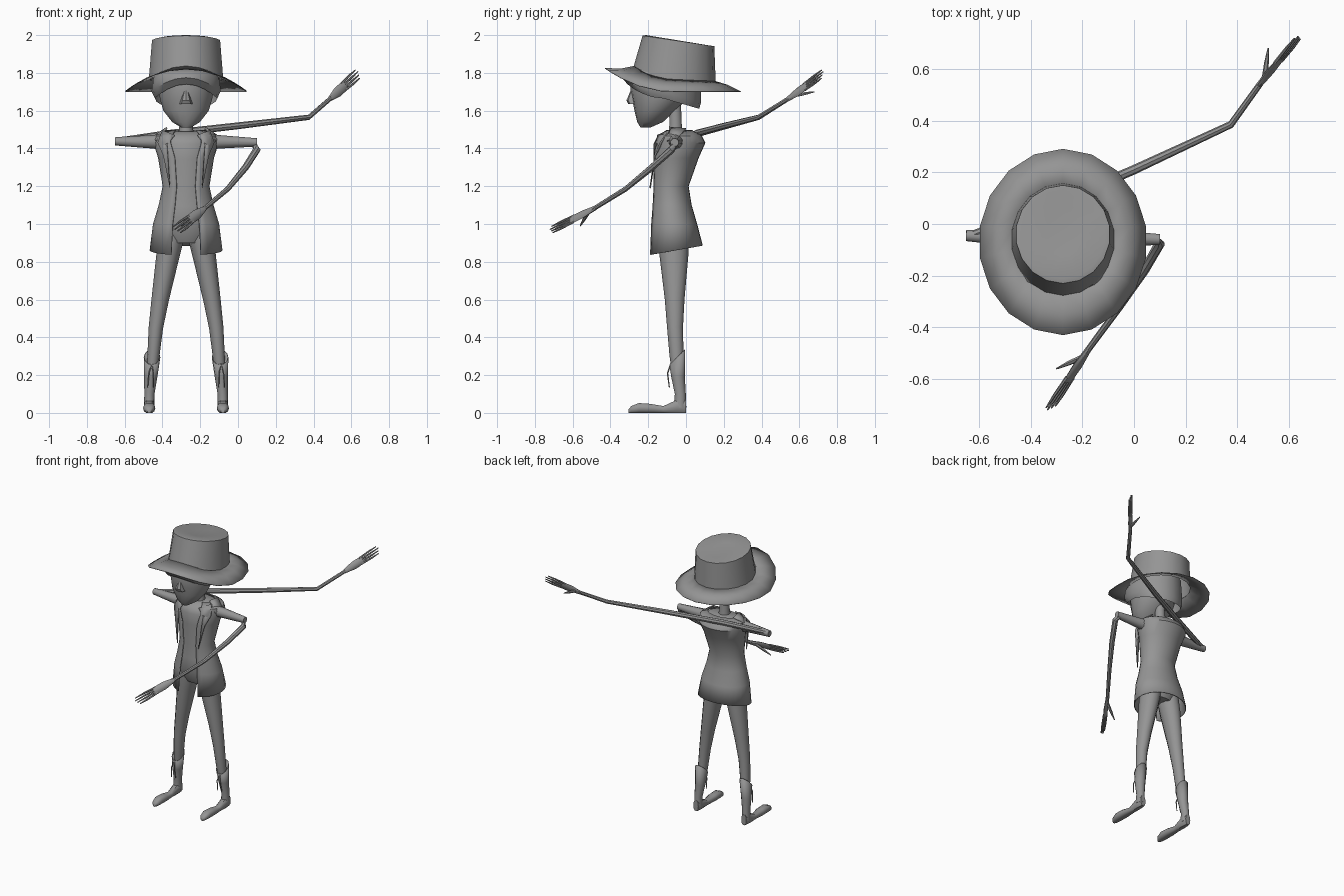
import bpy, bmesh, math
from mathutils import Vector

cube = bpy.data.objects.get("Cube")
if cube:
    bpy.data.objects.remove(cube, do_unlink=True)

CX = -0.275  # middle of the standing figure
grey = bpy.data.materials.new("plain_grey")
grey.use_nodes = True
grey.diffuse_color = (0.3, 0.3, 0.3, 1)
grey.node_tree.nodes["Principled BSDF"].inputs["Base Color"].default_value = (0.3, 0.3, 0.3, 1)


def finish(name, bm, thick=0, angle=40):
    bmesh.ops.recalc_face_normals(bm, faces=bm.faces)
    me = bpy.data.meshes.new(name)
    bm.to_mesh(me)
    bm.free()
    me.materials.append(grey)
    ob = bpy.data.objects.new(name, me)
    bpy.context.collection.objects.link(ob)
    bpy.ops.object.select_all(action='DESELECT')
    ob.select_set(True)
    bpy.context.view_layer.objects.active = ob
    bpy.ops.object.shade_smooth_by_angle(angle=math.radians(angle))
    if thick:
        mod = ob.modifiers.new("thickness", 'SOLIDIFY')
        mod.thickness = thick
        mod.offset = 0
    return ob


def skin(name, rings, loop=True, caps=(True, True), thick=0):
    """Join a row of point rings into one surface."""
    bm = bmesh.new()
    vs = [[bm.verts.new(p) for p in r] for r in rings]
    n = len(vs[0])
    for a, b in zip(vs, vs[1:]):
        for i in range(n if loop else n - 1):
            j = (i + 1) % n
            bm.faces.new((a[i], a[j], b[j], b[i]))
    if caps[0]:
        bm.faces.new(vs[0])
    if caps[1]:
        bm.faces.new(vs[-1])
    return finish(name, bm, thick)


def oval(x, y, rx, ry, zf, n=18, gap=0.0):
    """Level ring; zf is a height or a rule from frontness (-1 back, 1 front)."""
    pts = []
    for i in range(n):
        t = -math.pi / 2 + (gap + (2 * math.pi - 2 * gap) * i / (n - 1) if gap else 2 * math.pi * i / n)
        z = zf(-math.sin(t)) if callable(zf) else zf
        pts.append((x + rx * math.cos(t), y + ry * math.sin(t), z))
    return pts


def tube(name, pts, radii, ref=(0, 0, 1), n=8):
    """Tube along a path; each radius is a number or a (wide, thin) pair."""
    pts = [Vector(p) for p in pts]
    rings = []
    for i, p in enumerate(pts):
        d = (pts[min(i + 1, len(pts) - 1)] - pts[max(i - 1, 0)]).normalized()
        u = Vector(ref)
        u = (u - d * u.dot(d)).normalized()
        v = d.cross(u)
        r = radii[i]
        a, b = r if isinstance(r, tuple) else (r, r)
        rings.append([p + u * a * math.cos(k * math.tau / n) + v * b * math.sin(k * math.tau / n)
                      for k in range(n)])
    return skin(name, rings)


def plate(name, pts, thick):
    bm = bmesh.new()
    bm.faces.new([bm.verts.new(p) for p in pts])
    return finish(name, bm, thick)


# Hat: brim, crown and dented top
def brim_in(f):
    return 1.765 + 0.07 * max(f, 0) ** 2 - 0.01 * max(-f, 0)


def brim_mid(f):
    return 1.745 + 0.075 * max(f, 0) ** 2 - 0.01 * max(-f, 0)


def brim_out(f):
    return 1.70 + 0.125 * max(f, 0) ** 2


skin("hat_brim", [oval(CX, -0.06, 0.195, 0.215, brim_in),
                  oval(CX, -0.065, 0.26, 0.285, brim_mid),
                  oval(CX, -0.07, 0.325, 0.36, brim_out)], caps=(False, False), thick=0.004)
skin("hat_crown", [oval(CX, -0.06, 0.2, 0.217, brim_in),
                   oval(CX, -0.04, 0.183, 0.19, lambda f: 1.969 + 0.028 * f),
                   oval(CX, -0.04, 0.165, 0.172, lambda f: 1.972 + 0.028 * f),
                   oval(CX, -0.03, 0.07, 0.09, lambda f: 1.963 + 0.015 * f)], caps=(False, True))

# Head, nose, ears and hair
face = [(1.51, -0.215, 0.025, 0.025), (1.54, -0.19, 0.075, 0.068), (1.60, -0.165, 0.122, 0.108),
        (1.66, -0.14, 0.14, 0.145), (1.72, -0.13, 0.15, 0.165), (1.80, -0.11, 0.15, 0.17)]
skin("head", [oval(CX, y, rx, ry, z) for z, y, rx, ry in face])
skin("nose", [oval(CX, -0.275, 0.036, 0.03, 1.635, 8), oval(CX, -0.285, 0.028, 0.03, 1.655, 8),
              oval(CX, -0.28, 0.01, 0.012, 1.71, 8)])


def hair_low(f):
    return 1.665 + (0.075 * f * f if f > 0 else 0.055 * f)


skin("hair", [oval(CX, -0.12, 0.165, 0.19, hair_low, 20),
              oval(CX, -0.13, 0.182, 0.21, lambda f: hair_low(f) + 0.035, 20),
              oval(CX, -0.125, 0.18, 0.205, lambda f: 1.765 + 0.03 * f, 20),
              oval(CX, -0.1, 0.16, 0.18, 1.82, 20)], caps=(False, True))
tube("neck", [(CX, -0.055, 1.44), (CX, -0.055, 1.53), (CX, -0.06, 1.66)], [0.045, 0.034, 0.034], (1, 0, 0), 10)

# Body and open coat: height, centre y, half width, half depth
body = [(0.86, -0.057, 0.19, 0.143), (1.0, -0.068, 0.172, 0.124), (1.1, -0.078, 0.142, 0.105),
        (1.2, -0.083, 0.121, 0.094), (1.35, -0.058, 0.145, 0.122), (1.43, -0.04, 0.17, 0.14),
        (1.465, -0.04, 0.165, 0.122), (1.495, -0.04, 0.115, 0.07)]


def hem(f):
    return 0.86 + 0.025 * -f


skin("coat", [oval(CX, y, rx, ry, hem if z < 0.9 else z, 25, 0.42 if z < 1.4 else 0.5)
              for z, y, rx, ry in body], loop=False, caps=(False, False), thick=0.006)
skin("shirt", [oval(CX, -0.068, 0.1, 0.07, 0.9)]
     + [oval(CX, y, rx * 0.94, ry * 0.94, z - 0.006) for z, y, rx, ry in body[1:]])

# Legs, boots, collar flaps, mirrored left and right
foot = [(0.0, 0.02, 0.075), (-0.05, 0.029, 0.068), (-0.12, 0.023, 0.036), (-0.19, 0.032, 0.048),
        (-0.25, 0.032, 0.052), (-0.29, 0.024, 0.036), (-0.305, 0.01, 0.018)]
for side, s in (("left", 1), ("right", -1)):
    def at(x, y, z):
        return (CX + s * x, y, z)
    tube(side + "_leg", [at(0.07, -0.066, 0.97), at(0.095, -0.064, 0.84), at(0.137, -0.06, 0.6),
                         at(0.16, -0.058, 0.45), at(0.173, -0.05, 0.3), at(0.19, -0.032, 0.1)],
         [(0.07, 0.08), (0.062, 0.077), (0.046, 0.052), (0.038, 0.042), (0.032, 0.037), 0.022], (1, 0, 0), 12)
    skin(side + "_boot_shaft", [oval(CX + s * 0.18, -0.046, 0.042, 0.04, lambda f: 0.295 - 0.04 * f, 12),
                                oval(CX + s * 0.187, -0.042, 0.033, 0.034, 0.19, 12),
                                oval(CX + s * 0.194, -0.03, 0.025, 0.027, 0.1, 12),
                                oval(CX + s * 0.195, -0.032, 0.026, 0.032, 0.03, 12)],
         caps=(False, True), thick=0.004)
    skin(side + "_foot", [[at(0.195 + w * math.cos(k * math.tau / 12), y,
                              h * min(1, max(0, 0.5 + 0.62 * math.sin(k * math.tau / 12))))
                           for k in range(12)] for y, w, h in foot])
    for k in (-1, 1):
        tube(side + "_boot_lace", [at(0.183, -0.08, 0.26), at(0.186 + k * 0.012, -0.098, 0.21),
                                   at(0.188 + k * 0.016, -0.088, 0.135)], [0.004, 0.004, 0.003], (1, 0, 0), 5)
    plate(side + "_lapel", [at(0.06, -0.15, 1.47), at(0.1, -0.155, 1.42), at(0.085, -0.19, 1.19),
                            at(0.12, -0.165, 1.36), at(0.15, -0.135, 1.43), at(0.125, -0.09, 1.495)], 0.008)
    plate(side + "_collar", [at(0.1, -0.08, 1.51), at(0.16, -0.1, 1.44), at(0.175, -0.04, 1.46),
                             at(0.11, 0.0, 1.505)], 0.008)
    tube(side + "_sleeve", [at(0.1, -0.045, 1.435), at(0.17, -0.055, 1.435),
                            at(0.375, -0.06 if s > 0 else -0.045, 1.432 if s > 0 else 1.438)],
         [0.05, 0.036, 0.022], n=10)


# Arms with palms, four fingers and a thumb
def arm(side, path, tip, thumb, spread):
    tube(side + "_arm", path, [0.016, 0.02, 0.018, 0.014, 0.012])
    wrist, tip, spread = Vector(path[-1]), Vector(tip), Vector(spread).normalized()
    reach = tip - wrist
    tube(side + "_palm", [wrist - reach * 0.04, wrist + reach * 0.25, wrist + reach * 0.52],
         [0.012, (0.027, 0.011), (0.026, 0.007)], spread)
    for k in (-1.5, -0.5, 0.5, 1.5):
        tube(side + "_finger", [wrist + reach * 0.45 + spread * k * 0.013,
                                wrist + reach * 0.75 + spread * k * 0.016,
                                wrist + reach * (1.0 - 0.035 * abs(k + 0.5)) + spread * k * 0.016],
             [0.007, 0.006, 0.003], spread, 6)
    thumb = Vector(thumb)
    root = wrist + reach * 0.1
    tube(side + "_thumb", [root, root.lerp(thumb, 0.55), thumb], [0.011, 0.009, 0.003], spread, 6)


arm("left", [(0.08, -0.055, 1.43), (0.1, -0.075, 1.395), (0.04, -0.18, 1.30), (-0.055, -0.32, 1.185),
             (-0.18, -0.49, 1.08)], (-0.33, -0.72, 0.965), (-0.3, -0.56, 0.99), (0.63, -0.03, -0.78))
arm("right", [(-0.645, -0.05, 1.44), (-0.35, 0.06, 1.48), (0.0, 0.21, 1.52), (0.375, 0.385, 1.565),
              (0.49, 0.545, 1.665)], (0.64, 0.727, 1.8), (0.52, 0.68, 1.70), (0.57, 0.1, -0.8))
